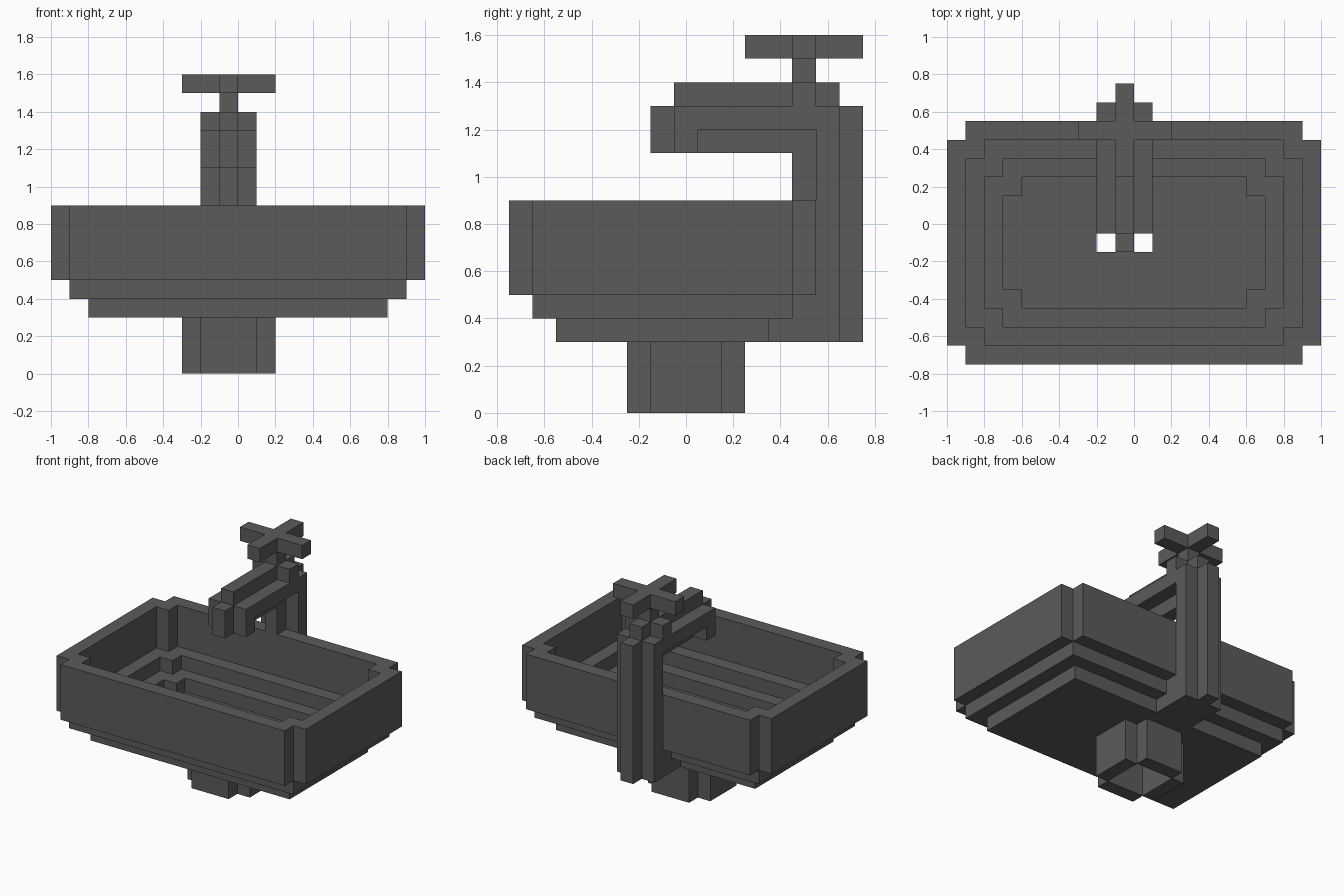
import bpy, bmesh, math
from itertools import product

cube = bpy.data.objects.get("Cube")
if cube:
    bpy.data.objects.remove(cube, do_unlink=True)

U = 0.1          # block size
Y0 = -0.75       # front edge of the block grid

iron = bpy.data.materials.new("dark grey")
iron.use_nodes = True
colour = (0.104, 0.104, 0.104, 1)
iron.diffuse_color = colour
bsdf = iron.node_tree.nodes["Principled BSDF"]
bsdf.inputs["Base Color"].default_value = colour
bsdf.inputs["Roughness"].default_value = 0.8


def box(x0, x1, y0, y1, z0, z1):
    """Set of grid blocks filling a box given in units."""
    spans = [(x0, x1), (y0 - Y0, y1 - Y0), (z0, z1)]
    return set(product(*(range(round(a / U), round(b / U)) for a, b in spans)))


def notched(x0, x1, y0, y1, z0, z1):
    """Box with one block taken out of each upright corner."""
    return (box(x0 + U, x1 - U, y0, y1, z0, z1) |
            box(x0, x1, y0 + U, y1 - U, z0, z1))


def build(name, blocks):
    """Skin a set of blocks with its exposed faces and merge the flat ones."""
    bm = bmesh.new()
    verts = {}

    def vert(p):
        if p not in verts:
            verts[p] = bm.verts.new((p[0] * U, p[1] * U + Y0, p[2] * U))
        return verts[p]

    for b in sorted(blocks):
        for axis, side in product(range(3), (0, 1)):
            n = list(b)
            n[axis] += 1 if side else -1
            if tuple(n) in blocks:
                continue
            u, v = (axis + 1) % 3, (axis + 2) % 3
            ring = []
            for du, dv in ((0, 0), (1, 0), (1, 1), (0, 1)):
                p = list(b)
                p[axis] += side
                p[u] += du
                p[v] += dv
                ring.append(vert(tuple(p)))
            bm.faces.new(ring if side else ring[::-1])
    bmesh.ops.dissolve_limit(bm, angle_limit=math.radians(1),
                             verts=bm.verts[:], edges=bm.edges[:])
    mesh = bpy.data.meshes.new(name)
    bm.to_mesh(mesh)
    bm.free()
    mesh.materials.append(iron)
    obj = bpy.data.objects.new(name, mesh)
    bpy.context.collection.objects.link(obj)
    return obj


# Basin: three outer tiers, hollowed by three stepped notched recesses
drain_hole = box(-0.2, 0.1, -0.15, 0.15, 0, 0.4)
basin = (notched(-1, 1, -0.75, 0.55, 0.5, 0.9) |
         box(-0.9, 0.9, -0.65, 0.45, 0.4, 0.5) |
         box(-0.8, 0.8, -0.55, 0.35, 0.3, 0.4))
for inset, floor in ((0.1, 0.6), (0.2, 0.5), (0.3, 0.4)):
    basin -= notched(-1 + inset, 1 - inset, -0.75 + inset, 0.55 - inset, floor, 0.9)
build("basin", basin - drain_hole)

# Open drain pipe under the basin
build("drain_pipe", notched(-0.3, 0.2, -0.25, 0.25, 0, 0.3) - drain_hole)

# Supply elbow joining the riser to the basin
elbow = (box(-0.2, 0.1, 0.35, 0.65, 0.3, 0.4) |
         box(-0.2, 0.1, 0.45, 0.65, 0.4, 0.5))
build("supply_elbow", elbow)

# Hollow riser: back, front and two side walls
riser = (box(-0.1, 0, 0.65, 0.75, 0.3, 1.3) |
         box(-0.1, 0, 0.45, 0.55, 0.9, 1.2))
for x in (-0.2, 0):
    riser |= box(x, x + U, 0.55, 0.65, 0.5, 1.3)
build("riser", riser)

# Hollow spout: top, bottom, sides and a nozzle open downwards
spout = (box(-0.1, 0, -0.05, 0.65, 1.3, 1.4) |
         box(-0.1, 0, 0.05, 0.45, 1.1, 1.2) |
         box(-0.1, 0, -0.15, -0.05, 1.1, 1.3))
for x in (-0.2, 0):
    spout |= box(x, x + U, -0.05, 0.55, 1.2, 1.3)
    spout |= box(x, x + U, -0.05, 0.05, 1.1, 1.2)
build("spout", spout)

# Valve collar beside the spout top, stem and cross handle
build("valve_collar", box(-0.2, -0.1, 0.45, 0.55, 1.3, 1.4) |
      box(0, 0.1, 0.45, 0.55, 1.3, 1.4))
build("valve_stem", box(-0.1, 0, 0.45, 0.55, 1.4, 1.5))
build("cross_handle", box(-0.3, 0.2, 0.45, 0.55, 1.5, 1.6) |
      box(-0.1, 0, 0.25, 0.75, 1.5, 1.6))
